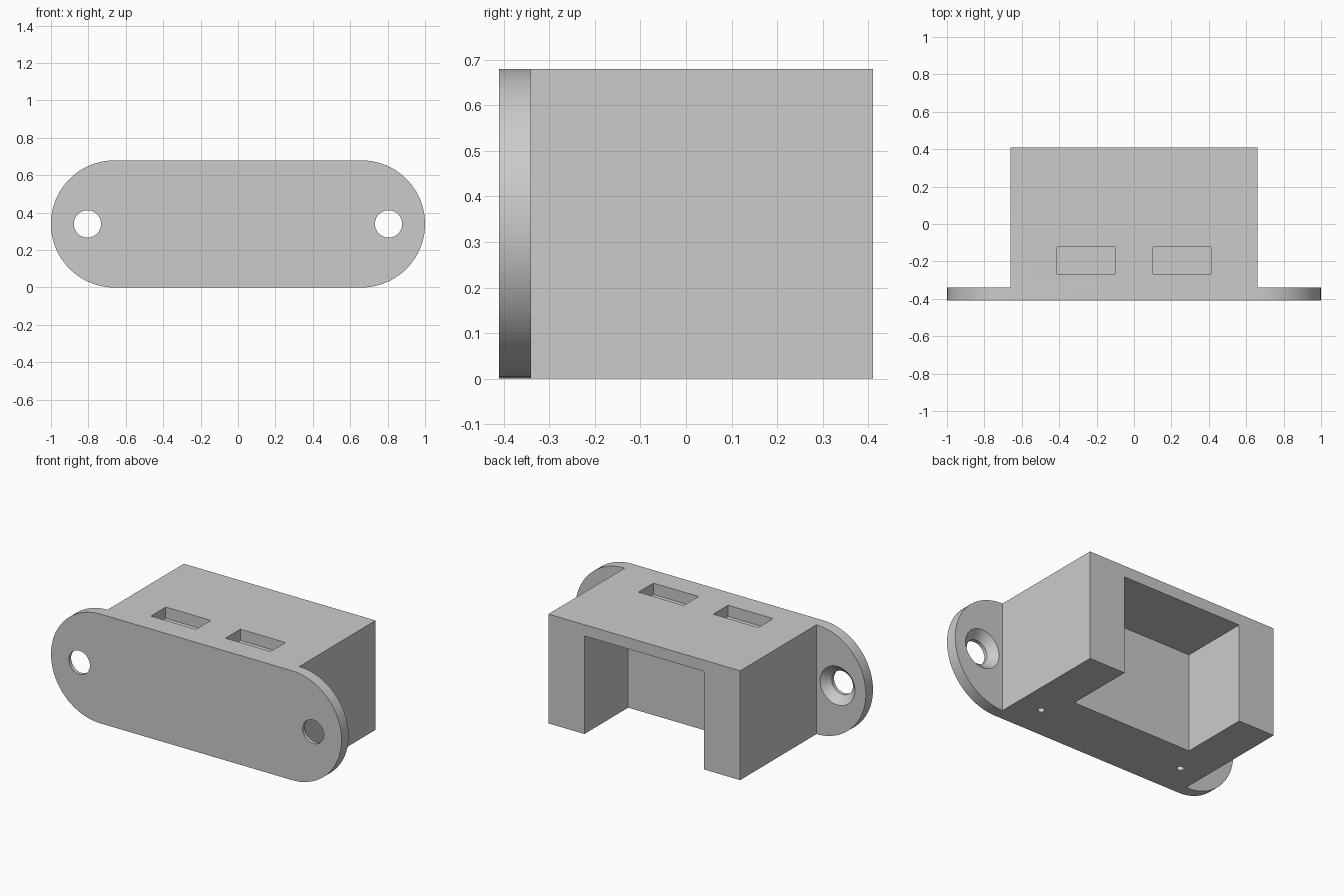
import bpy, bmesh, math
from mathutils import Matrix, Vector

if "Cube" in bpy.data.objects:
    bpy.data.objects.remove(bpy.data.objects["Cube"], do_unlink=True)

HEIGHT, RADIUS = 0.68, 0.34
FRONT, PLATE_BACK, BACK = -0.41, -0.34, 0.41
HALF_BLOCK = 0.66

grey = bpy.data.materials.new("plain grey")
grey.use_nodes = True
colour = (0.6, 0.6, 0.6, 1)
grey.diffuse_color = colour
grey.node_tree.nodes["Principled BSDF"].inputs["Base Color"].default_value = colour


def to_object(name, bm):
    bmesh.ops.recalc_face_normals(bm, faces=bm.faces)
    mesh = bpy.data.meshes.new(name)
    bm.to_mesh(mesh)
    bm.free()
    mesh.materials.append(grey)
    ob = bpy.data.objects.new(name, mesh)
    bpy.context.collection.objects.link(ob)
    return ob


def box(name, low, high):
    bm = bmesh.new()
    low, high = Vector(low), Vector(high)
    size = Matrix.Diagonal((*(high - low), 1))
    bmesh.ops.create_cube(bm, size=1, matrix=Matrix.Translation((low + high) / 2) @ size)
    return to_object(name, bm)


def cone(name, centre, r_start, r_end, depth, along_y=True):
    # r_start is at the low end of the axis
    bm = bmesh.new()
    turn = Matrix.Rotation(-math.pi / 2, 4, "X") if along_y else Matrix()
    bmesh.ops.create_cone(bm, cap_ends=True, segments=48, radius1=r_start,
                          radius2=r_end, depth=depth,
                          matrix=Matrix.Translation(centre) @ turn)
    return to_object(name, bm)


def combine(target, other, operation):
    other.hide_render = True
    bpy.context.view_layer.objects.active = target
    mod = target.modifiers.new("combine", "BOOLEAN")
    mod.operation, mod.solver, mod.object = operation, "EXACT", other
    bpy.ops.object.modifier_apply(modifier=mod.name)
    bpy.data.objects.remove(other, do_unlink=True)


# Round-ended mounting plate
bm = bmesh.new()
outline = []
steps = 40
for side in (1, -1):
    for i in range(steps + 1):
        a = math.pi * i / steps - math.pi / 2
        outline.append(bm.verts.new((side * (HALF_BLOCK + RADIUS * math.cos(a)), FRONT,
                                     RADIUS + side * RADIUS * math.sin(a))))
face = bm.faces.new(outline)
new = bmesh.ops.extrude_face_region(bm, geom=[face])["geom"]
bmesh.ops.translate(bm, vec=(0, PLATE_BACK - FRONT, 0),
                    verts=[v for v in new if isinstance(v, bmesh.types.BMVert)])
bracket = to_object("mounting_bracket", bm)

# Block behind the plate
block = box("block", (-HALF_BLOCK, PLATE_BACK, 0), (HALF_BLOCK, BACK, HEIGHT))
combine(bracket, block, "UNION")

# Cavity open at the bottom and the back
cavity = box("cavity_cutter", (-0.412, -0.02, -0.1), (0.412, BACK + 0.1, 0.61))
combine(bracket, cavity, "DIFFERENCE")

for side in (-1, 1):
    # Shallow slot in the top
    x = side * 0.257
    slot = box("slot_cutter", (x - 0.155, -0.268, 0.61), (x + 0.155, -0.122, HEIGHT + 0.1))
    combine(bracket, slot, "DIFFERENCE")
    # Countersunk screw hole
    x = side * 0.805
    hole = cone("hole_cutter", (x, PLATE_BACK, RADIUS), 0.073, 0.073, 0.3)
    combine(bracket, hole, "DIFFERENCE")
    sink = cone("sink_cutter", (x, PLATE_BACK - 0.02, RADIUS), 0.07, 0.13, 0.06)
    combine(bracket, sink, "DIFFERENCE")
    # Small blind hole in the underside
    pin = cone("pin_cutter", (side * 0.5, -0.2, 0), 0.02, 0.02, 0.3, along_y=False)
    combine(bracket, pin, "DIFFERENCE")

# Merge coplanar faces and shade the rounds smoothly
bm = bmesh.new()
bm.from_mesh(bracket.data)
bmesh.ops.remove_doubles(bm, verts=bm.verts, dist=0.0001)
bmesh.ops.dissolve_limit(bm, angle_limit=0.01, verts=bm.verts, edges=bm.edges)
bm.to_mesh(bracket.data)
bm.free()
bpy.ops.object.select_all(action="DESELECT")
bracket.select_set(True)
bpy.context.view_layer.objects.active = bracket
bpy.ops.object.shade_smooth_by_angle(angle=math.radians(30))
